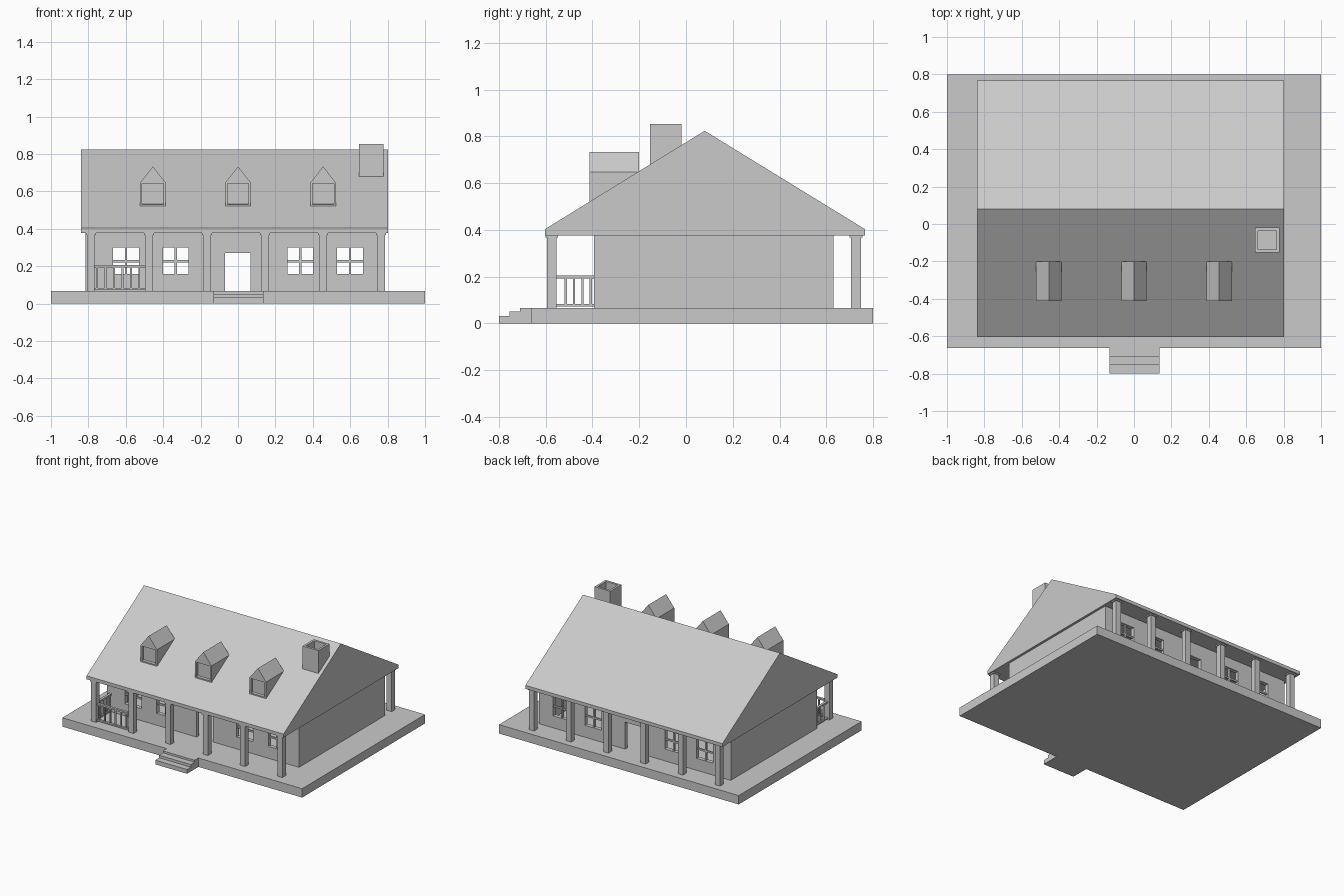
import bpy
import bmesh

if "Cube" in bpy.data.objects:
    bpy.data.objects.remove(bpy.data.objects["Cube"])

grey = bpy.data.materials.new("plain grey")
grey.diffuse_color = (0.59, 0.59, 0.59, 1)
grey.use_nodes = True
grey.node_tree.nodes["Principled BSDF"].inputs["Base Color"].default_value = grey.diffuse_color


def finish(name, bm):
    bmesh.ops.recalc_face_normals(bm, faces=bm.faces)
    me = bpy.data.meshes.new(name)
    bm.to_mesh(me)
    bm.free()
    me.materials.append(grey)
    ob = bpy.data.objects.new(name, me)
    bpy.context.collection.objects.link(ob)
    return ob


def add_box(bm, x0, x1, y0, y1, z0, z1):
    vs = bmesh.ops.create_cube(bm, size=1)["verts"]
    for v in vs:
        v.co = (x1 if v.co.x > 0 else x0, y1 if v.co.y > 0 else y0, z1 if v.co.z > 0 else z0)
    return vs


def boxes(name, items):
    bm = bmesh.new()
    for b in items:
        add_box(bm, *b)
    return finish(name, bm)


def extrude(bm, points, vec):
    """Closed prism from a planar outline."""
    f = bm.faces.new([bm.verts.new(p) for p in points])
    r = bmesh.ops.extrude_face_region(bm, geom=[f], use_keep_orig=True)
    moved = [g for g in r["geom"] if isinstance(g, bmesh.types.BMVert)]
    bmesh.ops.translate(bm, verts=moved, vec=vec)


FLOOR, SOFFIT = 0.067, 0.377
WX0, WX1, WY0, WY1, T = -0.815, 0.785, -0.394, 0.63, 0.03

# Foundation slab and entrance steps
boxes("foundation", [(-1, 1, -0.664, 0.8, 0, FLOOR)])
bm = bmesh.new()
extrude(bm, [(-0.13, y, z) for y, z in
             [(-0.664, 0), (-0.8, 0), (-0.8, 0.032), (-0.754, 0.032), (-0.754, 0.052),
              (-0.709, 0.052), (-0.709, FLOOR), (-0.664, FLOOR)]], (0.265, 0, 0))
finish("front_steps", bm)

# Long walls with window and door openings
windows = [(-0.668, -0.53), (-0.402, -0.264), (0.264, 0.402), (0.53, 0.668)]
door = (-0.07, 0.067)
WZ0, DZ, WZ1 = 0.157, 0.27, 0.30


def is_open(x, z):
    if door[0] < x < door[1]:
        return z < DZ
    return WZ0 < z < WZ1 and any(a < x < b for a, b in windows)


def long_wall(name, y):
    xs = sorted([WX0, WX1, *door] + [x for w in windows for x in w])
    zs = [FLOOR, WZ0, DZ, WZ1, SOFFIT]
    bm = bmesh.new()
    grid = [[bm.verts.new((x, y, z)) for z in zs] for x in xs]
    for i in range(len(xs) - 1):
        for j in range(len(zs) - 1):
            if not is_open((xs[i] + xs[i + 1]) / 2, (zs[j] + zs[j + 1]) / 2):
                bm.faces.new((grid[i][j], grid[i + 1][j], grid[i + 1][j + 1], grid[i][j + 1]))
    faces = bm.faces[:]
    r = bmesh.ops.extrude_face_region(bm, geom=faces, use_keep_orig=True)
    bmesh.ops.translate(bm, vec=(0, T, 0),
                        verts=[g for g in r["geom"] if isinstance(g, bmesh.types.BMVert)])
    finish(name, bm)


long_wall("front_wall", WY0)
long_wall("back_wall", WY1 - T)
boxes("side_walls", [(WX0, WX0 + T, WY0 + T, WY1 - T, FLOOR, SOFFIT),
                     (WX1 - T, WX1, WY0 + T, WY1 - T, FLOOR, SOFFIT)])

# Window crossbars
bars = []
for y in (WY0 + 0.008, WY1 - 0.022):
    for a, b in windows:
        c, zc = (a + b) / 2, 0.226
        bars.append((c - 0.006, c + 0.006, y, y + 0.014, WZ0, WZ1))
        bars.append((a, b, y + 0.001, y + 0.013, zc - 0.006, zc + 0.006))
boxes("window_bars", bars)

# Porch columns with caps, front and back
cols = []
for i in range(6):
    x = -0.787 + i * 0.3105
    for y in (-0.574, 0.727):
        cols.append((x - 0.021, x + 0.021, y - 0.021, y + 0.021, FLOOR, 0.368))
        cols.append((x - 0.027, x + 0.027, y - 0.027, y + 0.027, 0.368, SOFFIT))
boxes("porch_columns", cols)

# Railing around the left end of the front porch
rails = []
for z0, z1 in ((0.073, 0.084), (0.193, 0.205)):
    rails.append((-0.768, -0.495, -0.583, -0.565, z0, z1))
    rails.append((-0.796, -0.778, -0.555, WY0, z0, z1))
for i in range(6):
    x = -0.753 + i * 0.045
    rails.append((x - 0.005, x + 0.005, -0.579, -0.569, 0.084, 0.193))
for i in range(4):
    y = -0.515 + i * 0.036
    rails.append((-0.792, -0.782, y - 0.005, y + 0.005, 0.084, 0.193))
boxes("porch_railing", rails)

# Main gable roof
bm = bmesh.new()
extrude(bm, [(-0.84, y, z) for y, z in
             [(-0.604, 0.377), (0.766, 0.377), (0.766, 0.403), (0.08, 0.824), (-0.604, 0.403)]],
        (1.643, 0, 0))
finish("main_roof", bm)

# Dormers with a recessed front panel
for n, x in enumerate((-0.455, 0, 0.455)):
    h, y0, y1 = 0.068, -0.413, -0.2
    bm = bmesh.new()
    # body behind the panel, sunk into the roof
    extrude(bm, [(x - h, y0 + 0.02, 0.522), (x + h, y0 + 0.02, 0.522), (x + h, y0 + 0.02, 0.647),
                 (x, y0 + 0.02, 0.733), (x - h, y0 + 0.02, 0.647)], (0, y1 - y0 - 0.02, 0))
    # the body must stay within the roof slope
    for v in bm.verts:
        if v.co.y > -0.3 and v.co.z < 0.6:
            v.co.z = 0.645
    # front frame: sides, sill and gable
    f = 0.011
    add_box(bm, x - h, x - h + f, y0, y0 + 0.02, 0.522, 0.647)
    add_box(bm, x + h - f, x + h, y0, y0 + 0.02, 0.522, 0.647)
    add_box(bm, x - h + f, x + h - f, y0, y0 + 0.02, 0.522, 0.531)
    extrude(bm, [(x - h, y0, 0.647), (x - h + f, y0, 0.641), (x + h - f, y0, 0.641),
                 (x + h, y0, 0.647), (x, y0, 0.733)], (0, 0.02, 0))
    finish("dormer_%d" % (n + 1), bm)

# Chimney with a hollow flue
bm = bmesh.new()
add_box(bm, 0.646, 0.778, -0.153, -0.02, 0.66, 0.853)
bm.faces.ensure_lookup_table()
top = max(bm.faces, key=lambda fc: fc.calc_center_median().z)
bmesh.ops.inset_region(bm, faces=[top], thickness=0.024)
r = bmesh.ops.extrude_face_region(bm, geom=[top])
bmesh.ops.translate(bm, vec=(0, 0, -0.1),
                    verts=[g for g in r["geom"] if isinstance(g, bmesh.types.BMVert)])
if top.is_valid:
    bmesh.ops.delete(bm, geom=[top], context="FACES_ONLY")
finish("chimney", bm)
